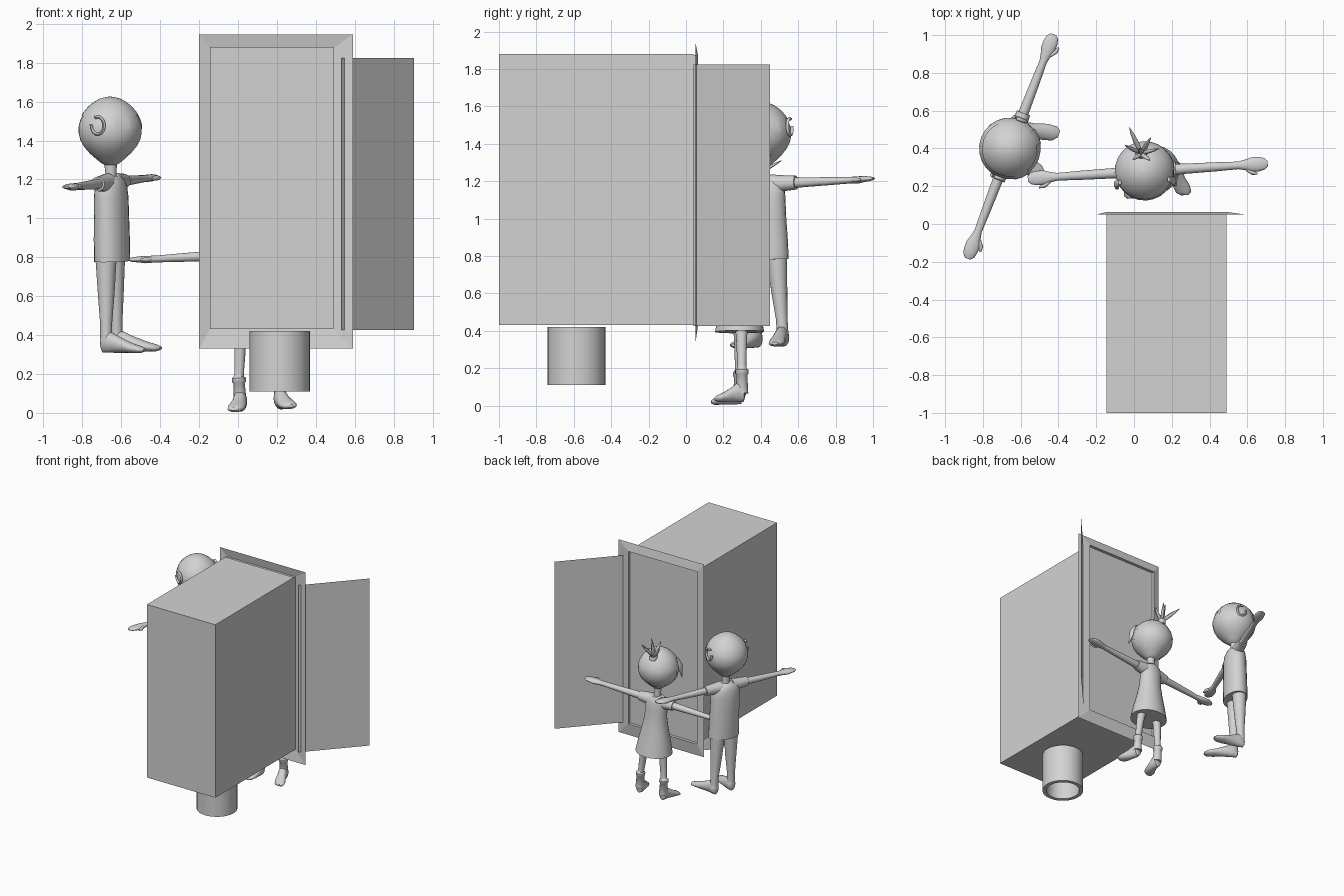
import bpy, bmesh, math
from mathutils import Matrix, Vector

if "Cube" in bpy.data.objects:
    bpy.data.objects.remove(bpy.data.objects["Cube"])

grey = bpy.data.materials.new("light_grey")
grey.diffuse_color = (0.65, 0.65, 0.65, 1)
grey.use_nodes = True
grey.node_tree.nodes["Principled BSDF"].inputs["Base Color"].default_value = grey.diffuse_color


def finish(name, bm, M=Matrix(), smooth=True, recalc=True):
    if recalc:
        bmesh.ops.recalc_face_normals(bm, faces=bm.faces[:])
    me = bpy.data.meshes.new(name)
    bm.to_mesh(me)
    bm.free()
    me.materials.append(grey)
    if smooth:
        me.shade_smooth()
        me.set_sharp_from_angle(angle=math.radians(50))
    ob = bpy.data.objects.new(name, me)
    ob.matrix_world = M
    bpy.context.collection.objects.link(ob)
    return ob


def loft(name, secs, M, axis='Z', keep=None, n=24):
    """Elliptic rings (x, y, z, a, b) joined along an axis; keep = face rule."""
    bm = bmesh.new()
    rings = []
    for x, y, z, a, b in secs:
        ring = []
        for i in range(n):
            c = a * math.cos(2 * math.pi * i / n)
            s = b * math.sin(2 * math.pi * i / n)
            off = {'Z': (c, s, 0), 'X': (0, c, s), 'Y': (c, 0, s)}[axis]
            ring.append(bm.verts.new(Vector((x, y, z)) + Vector(off)))
        rings.append(ring)
    for r, q in zip(rings, rings[1:]):
        for i in range(n):
            bm.faces.new((r[i], r[(i + 1) % n], q[(i + 1) % n], q[i]))
    bm.faces.new(rings[0])
    bm.faces.new(rings[-1])
    if keep:
        drop = [f for f in bm.faces if not keep(f.calc_center_median())]
        bmesh.ops.delete(bm, geom=drop, context='FACES')
    return finish(name, bm, M)


def rect(bm, x0, x1, z0, z1, y):
    return [bm.verts.new((x, y, z)) for x, z in ((x0, z0), (x1, z0), (x1, z1), (x0, z1))]


def bridge(bm, a, b):
    for i in range(4):
        bm.faces.new((a[i], a[(i + 1) % 4], b[(i + 1) % 4], b[i]))


# ---- large box with recessed end panel and flared frame ----
bm = bmesh.new()
front = rect(bm, -0.145, 0.49, 0.43, 1.88, -1.0)
back = rect(bm, -0.145, 0.49, 0.43, 1.88, 0.04)
bridge(bm, front, back)
bm.faces.new(front)
bm.faces.new(back)
finish("cabin_box", bm, smooth=False)

bm = bmesh.new()
outer = rect(bm, -0.2, 0.59, 0.33, 1.945, 0.05)
inner = rect(bm, -0.145, 0.49, 0.43, 1.875, 0.064)
lip = rect(bm, -0.145, 0.49, 0.43, 1.875, 0.04)
bridge(bm, outer, inner)
bridge(bm, inner, lip)
finish("door_frame", bm, smooth=False)

# ---- open door, a thin sheet ----
bm = bmesh.new()
bm.faces.new([bm.verts.new(p) for p in ((0.532, 0.04, 0.425), (0.905, 0.45, 0.425),
                                        (0.905, 0.45, 1.825), (0.532, 0.04, 1.825))])
finish("open_door", bm, smooth=False, recalc=False)

# ---- pipe under the box, open at the bottom ----
loft("floor_pipe", [(0, 0, 0.29, 0.125, 0.125), (0, 0, 0, 0.125, 0.125), (0, 0, 0, 0.155, 0.155),
                    (0, 0, 0.31, 0.155, 0.155)], Matrix.Translation((0.215, -0.585, 0.11)), n=32)

HEAD = [(0, 0.03), (0.012, 0.05), (0.03, 0.072), (0.06, 0.106), (0.095, 0.136), (0.13, 0.155),
        (0.165, 0.163), (0.2, 0.163), (0.235, 0.153), (0.27, 0.134), (0.3, 0.108),
        (0.322, 0.08), (0.338, 0.05), (0.346, 0.02), (0.348, 0.001)]


def head_secs(chin, k, grow=1.0):
    """Head rings, split finely for a clean hair edge; grow swells about the centre."""
    out = []
    for (z0, r0), (z1, r1) in zip(HEAD, HEAD[1:]):
        for t in (0, 0.5):
            z, r = z0 + (z1 - z0) * t, r0 + (r1 - r0) * t
            out.append((0, 0, chin + k * (0.18 + (z - 0.18) * grow), k * r * grow, k * r * grow))
    return out + [(0, 0, chin + k * (0.18 + 0.168 * grow), 0.001, 0.001)]


def limbs(who, M, sh, leg, foot_len, ankle_x, sleeve):
    """Arms, hands, legs and feet for both sides."""
    for s, side in ((1, "left"), (-1, "right")):
        loft(f"{who}_{side}_arm", [(s * x, y, sh + z, a, b) for x, y, z, a, b in (
            (0.06, 0, 0, .032, .032), (0.2, 0, 0, .027, .027), (0.36, 0, 0, .024, .022),
            (0.48, 0, 0, .02, .018), (0.515, 0, 0, .027, .018), (0.55, 0, 0, .038, .019),
            (0.59, 0, 0.003, .038, .015), (0.62, 0, 0.003, .031, .011),
            (0.637, 0, 0.003, .014, .005))], M, 'X', n=16)
        loft(f"{who}_{side}_thumb", [(s * x, y, sh, r, r) for x, y, r in (
            (0.52, -0.02, .012), (0.55, -0.042, .013), (0.58, -0.05, .005))], M, 'X', n=10)
        loft(f"{who}_{side}_sleeve", [(s * x, 0, sh, r, r) for x, r in (
            (0.05, .05), (0.1, .044), (sleeve, .037))], M, 'X', n=16)
        loft(f"{who}_{side}_leg", [(s * x, 0.01, z, r, r) for x, z, r in leg], M, n=18)
        loft(f"{who}_{side}_foot", [(s * (ankle_x + dx), y * foot_len, z, a, b) for dx, y, z, a, b in (
            (0, 0.16, 0.05, .015, .025), (0, 0.12, 0.052, .03, .048), (0, -0.05, 0.057, .036, .055),
            (0.01, -0.3, 0.042, .038, .04), (0.025, -0.58, 0.028, .045, .026),
            (0.035, -0.8, 0.02, .04, .018), (0.04, -0.9, 0.018, .018, .008))], M, 'Y', n=18)


def pose(x, y, z, turn, tilt):
    return (Matrix.Translation((x, y, z)) @ Matrix.Rotation(math.radians(turn), 4, 'Z')
            @ Matrix.Rotation(math.radians(tilt), 4, 'Y'))


# ---- boy, turned towards +x ----
B = pose(-0.64, 0.445, 0.31, 69, -2.4)
loft("boy_shirt", [(0, 0, z, a, b) for z, a, b in (
    (.47, .127, .087), (.58, .126, .087), (.7, .122, .085), (.8, .122, .083), (.86, .12, .075),
    (.89, .1, .062), (.91, .05, .045))], B)
loft("boy_neck", [(0, 0, .88, .034, .034), (0, 0, .92, .028, .028), (0, 0, .985, .034, .034)], B, n=16)
loft("boy_head", head_secs(.965, 1), B)
loft("boy_hair", head_secs(.965, 1, 1.025), B,
     keep=lambda c: c.z > 1.215 or (abs(c.x) > .07 and -.14 < c.y < -.07 and c.z > 1.15))
limbs("boy", B, .875, [(.06, .5, .056), (.066, .3, .043), (.074, .15, .031), (.076, .07, .031)],
      0.24, 0.076, 0.19)
# curved ears
for s, side in ((1, "left"), (-1, "right")):
    bm = bmesh.new()
    arc = [math.radians(a) for a in range(20, 321, 25)]
    rings = [[bm.verts.new((s * (.165 + .009 * math.cos(m)),
                            .005 + (.036 + .008 * math.sin(m)) * math.cos(a + math.pi / 4),
                            1.175 + (.045 + .008 * math.sin(m)) * math.sin(a + math.pi / 4)))
              for m in [k * math.pi / 4 for k in range(8)]] for a in arc]
    for r, q in zip(rings, rings[1:]):
        for i in range(8):
            bm.faces.new((r[i], r[(i + 1) % 8], q[(i + 1) % 8], q[i]))
    bm.faces.new(rings[0])
    bm.faces.new(rings[-1])
    finish(f"boy_{side}_ear", bm, B)

# ---- girl, facing the box ----
G = pose(0.118, 0.283, 0.01, 3.6, -3.2)
loft("girl_dress", [(0, .005, z, a, b) for z, a, b in (
    (.385, .145, .132), (.5, .125, .108), (.6, .103, .088), (.68, .09, .074), (.76, .09, .068),
    (.81, .092, .062), (.84, .08, .055), (.86, .05, .042))], G)
loft("girl_neck", [(0, 0, .84, .032, .032), (0, 0, .87, .026, .026), (0, 0, .95, .032, .032)], G, n=16)
loft("girl_head", head_secs(.925, .95), G)
loft("girl_hair", head_secs(.925, .95, 1.025), G,
     keep=lambda c: c.z > 1.15 or (c.y > -.02 and c.z > .985 + .012 * math.sin(60 * c.x)))
limbs("girl", G, .81, [(.06, .45, .042), (.085, .36, .03), (.1, .2, .024), (.104, .182, .026),
                       (.104, .175, .036), (.104, .155, .036), (.104, .148, .029), (.104, .05, .034)],
      0.155, 0.104, 0.15)
# side locks
for s, side in ((1, "left"), (-1, "right")):
    loft(f"girl_{side}_lock", [(s * x, y, z, a, a * 1.6) for x, y, z, a in (
        (.13, -.05, 1.19, .008), (.152, -.06, 1.14, .014), (.152, -.07, 1.09, .012),
        (.16, -.08, 1.03, .003))], G, n=10)
# spiky tuft tied at the back of the crown
base = Vector((-.005, .095, 1.225))
for i, (dx, dy, dz) in enumerate(((-.05, .14, .08), (.06, .08, .11), (-.08, .05, .11), (.1, .02, .08),
                                  (0, .03, .14), (.05, -.04, .12), (-.04, -.03, .13))):
    d = Vector((dx, dy, dz))
    rot = Vector((0, 0, 1)).rotation_difference(d).to_matrix().to_4x4()
    L = d.length
    loft(f"girl_hair_spike_{i + 1}", [(0, 0, t * L, r, r * .7) for t, r in (
        (0, .01), (.4, .015), (.75, .01), (1, .002))], G @ Matrix.Translation(base) @ rot, n=10)
loft("girl_hair_tie", [(base.x, base.y, z, r, r) for z, r in (
    (1.2, .03), (1.235, .03), (1.25, .018))], G, n=16)
